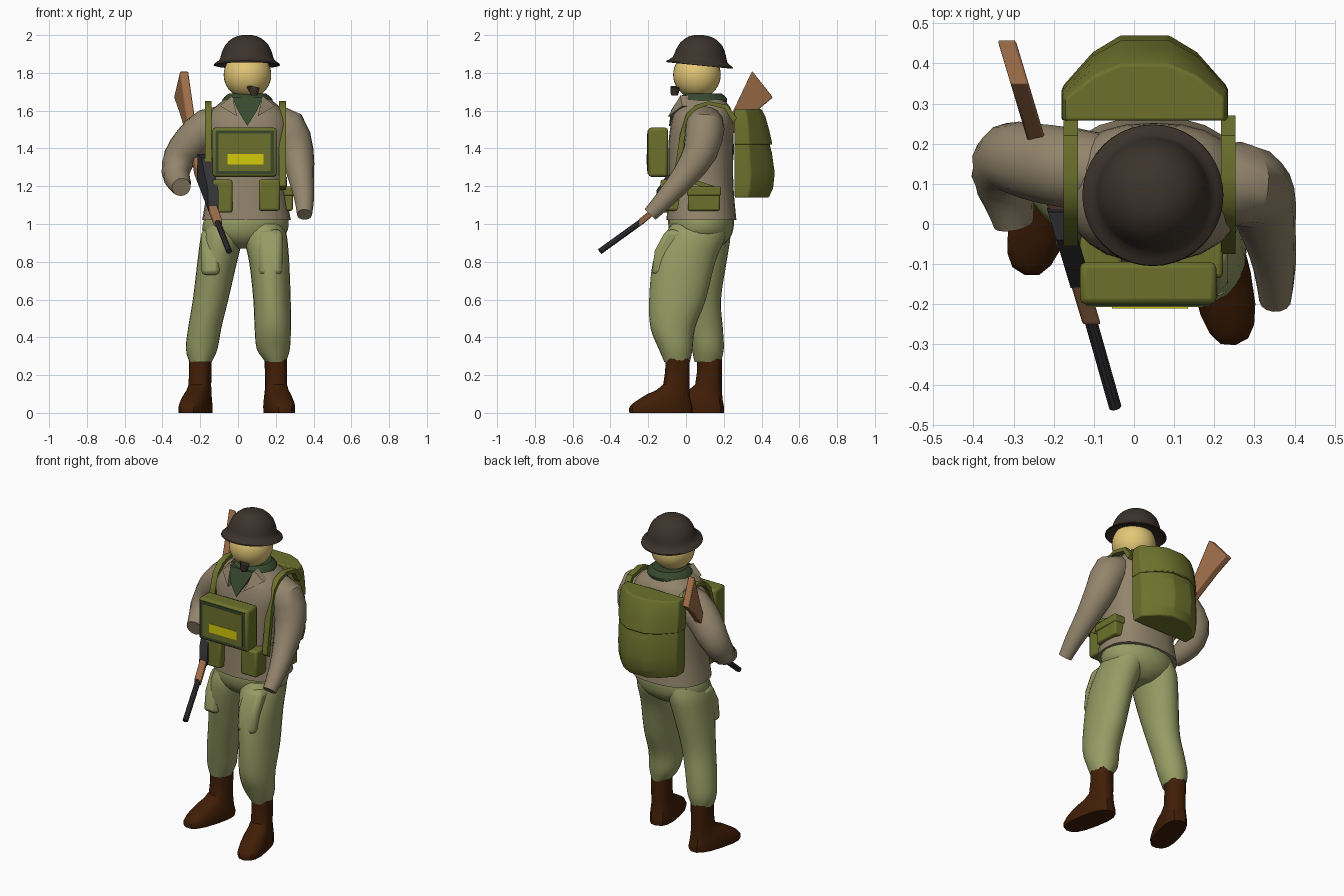
import bpy, bmesh, math
from mathutils import Vector

if "Cube" in bpy.data.objects:
    bpy.data.objects.remove(bpy.data.objects["Cube"])


def material(name, r, g, b):
    m = bpy.data.materials.new(name)
    m.diffuse_color = [(c / 255) ** 2.2 for c in (r, g, b)] + [1]
    m.use_nodes = True
    m.node_tree.nodes["Principled BSDF"].inputs["Base Color"].default_value = m.diffuse_color
    return m


TAN = material("jacket tan", 146, 132, 108)
SAGE = material("trouser green", 148, 155, 100)
OLIVE = material("canvas olive", 108, 113, 48)
BROWN = material("boot brown", 66, 35, 15)
DARK = material("helmet dark", 62, 54, 47)
SKIN = material("skin yellow", 226, 198, 118)
WOOD = material("wood", 155, 108, 74)
METAL = material("gun metal", 54, 54, 57)
PINE = material("scarf green", 58, 74, 50)
YELLOW = material("marking yellow", 212, 200, 18)


def finish(name, bm, mat, bevel=0):
    bmesh.ops.recalc_face_normals(bm, faces=bm.faces)
    me = bpy.data.meshes.new(name)
    bm.to_mesh(me)
    bm.free()
    me.materials.append(mat)
    ob = bpy.data.objects.new(name, me)
    bpy.context.collection.objects.link(ob)
    if bevel:
        mod = ob.modifiers.new("bevel", 'BEVEL')
        mod.width, mod.segments = bevel, 2
    return ob


def skin(name, rings, mat, bevel=0):
    """Join equal rings of points into a closed solid."""
    bm = bmesh.new()
    vs = [[bm.verts.new(p) for p in r] for r in rings]
    n = len(vs[0])
    for a, b in zip(vs, vs[1:]):
        for i in range(n):
            bm.faces.new((a[i], a[(i + 1) % n], b[(i + 1) % n], b[i]))
    bm.faces.new(vs[0])
    bm.faces.new(vs[-1])
    return finish(name, bm, mat, bevel)


def spline(rows, k):
    """Catmull-Rom through rows of numbers."""
    out, last = [], len(rows) - 1
    for i in range(last):
        p, a, b, q = rows[max(i - 1, 0)], rows[i], rows[i + 1], rows[min(i + 2, last)]
        for j in range(k):
            t = j / k
            out.append([B + .5 * t * (C - A + t * (2 * A - 5 * B + 4 * C - D + t * (3 * (B - C) + D - A)))
                        for A, B, C, D in zip(p, a, b, q)])
    return out + [list(rows[-1])]


def loft(name, rows, mat, k=3, seg=24, power=2.0):
    """Stack of level superellipses: x, y, z, rx, ry."""
    rings = []
    for x, y, z, rx, ry in spline(rows, k):
        ring = []
        for i in range(seg):
            c, s = math.cos(math.tau * i / seg), math.sin(math.tau * i / seg)
            ring.append((x + rx * math.copysign(abs(c) ** (2 / power), c),
                         y + ry * math.copysign(abs(s) ** (2 / power), s), z))
        rings.append(ring)
    return skin(name, rings, mat)


def tube(name, rows, mat, k=2, seg=14):
    """Round tube along a path: x, y, z, radius."""
    pts = spline(rows, k)
    rings = []
    for i, p in enumerate(pts):
        d = Vector(pts[min(i + 1, len(pts) - 1)][:3]) - Vector(pts[max(i - 1, 0)][:3])
        d.normalize()
        u = d.cross(Vector((.25, 1, .1))).normalized()
        v = d.cross(u)
        rings.append([Vector(p[:3]) + p[3] * (math.cos(math.tau * j / seg) * u + math.sin(math.tau * j / seg) * v)
                      for j in range(seg)])
    return skin(name, rings, mat)


def box(name, x0, x1, y0, y1, z0, z1, mat, bevel=0):
    return skin(name, [[(x0, y0, z), (x1, y0, z), (x1, y1, z), (x0, y1, z)] for z in (z0, z1)], mat, bevel)


def prism(name, yz, x, width, mat, shear=0.0, bevel=0):
    """Side profile given thickness in x, sheared along y."""
    return skin(name, [[(x + shear * y + s * width / 2, y, z) for y, z in yz] for s in (-1, 1)], mat, bevel)


def plate(name, pts, depth, mat):
    return skin(name, [[(x, y + d, z) for x, y, z in pts] for d in (0, depth)], mat)


# jacket body and sleeves
loft("jacket", [(.045, .082, 1.02, .235, .185), (.045, .078, 1.2, .207, .173), (.05, .078, 1.4, .21, .172),
                (.05, .085, 1.52, .225, .167), (.05, .09, 1.6, .19, .152), (.05, .09, 1.65, .135, .12),
                (.05, .09, 1.675, .11, .1)], TAN, power=2.4)
tube("left_sleeve", [(.18, .1, 1.53, .09), (.26, .1, 1.51, .105), (.31, .075, 1.38, .092), (.333, -.01, 1.25, .07),
                     (.35, -.11, 1.135, .053), (.352, -.19, 1.05, .04)], TAN)
tube("right_sleeve", [(-.06, .13, 1.53, .09), (-.16, .14, 1.51, .102), (-.25, .155, 1.43, .097),
                      (-.31, .165, 1.35, .087), (-.33, .125, 1.27, .075), (-.312, .06, 1.22, .064),
                      (-.3, .0, 1.195, .05)], TAN)

# collar, scarf and lapels
loft("scarf", [(.05, .09, 1.62, .135, .115), (.05, .09, 1.66, .132, .128), (.05, .09, 1.69, .1, .1)], PINE)
plate("scarf_front", [(.05, -.09, 1.52), (.1, -.08, 1.6), (.13, -.035, 1.67), (-.03, -.035, 1.67), (0, -.08, 1.6)],
      .04, PINE)
for s, side in ((-1, "right"), (1, "left")):
    plate(side + "_lapel", [(.05 + s * .08, -.03, 1.68), (.05 + s * .145, -.02, 1.625),
                            (.05 + s * .055, -.095, 1.57)], .05, TAN)

# head and helmet
bm = bmesh.new()
bmesh.ops.create_uvsphere(bm, u_segments=32, v_segments=20, radius=.126)
finish("head", bm, SKIN).location = (.05, .058, 1.79)
helmet = loft("helmet", [(0, 0, .012, .13, .13), (0, 0, -.006, .17, .17), (0, 0, .002, .173, .176),
                         (0, 0, .024, .145, .146), (0, 0, .06, .134, .134), (0, 0, .105, .113, .113),
                         (0, 0, .14, .074, .074), (0, 0, .153, .035, .035), (0, 0, .156, .004, .004)], DARK, 2, 40)
helmet.location = (.047, .072, 1.845)
helmet.rotation_euler.x = -.1

# smoking pipe
tube("pipe_stem", [(.05, -.04, 1.735, .009), (.07, -.06, 1.705, .011), (.085, -.07, 1.7, .014)], DARK, 1, 10)
tube("pipe_bowl", [(.085, -.06, 1.68, .018), (.085, -.06, 1.7, .024), (.09, -.058, 1.725, .026)], DARK, 1, 12)

# trousers
loft("trouser_seat", [(.045, .082, 1.06, .2, .16), (.043, .08, 1.02, .224, .175), (.035, .08, .95, .22, .165),
                      (.03, .08, .9, .15, .13), (.03, .08, .87, .06, .08)], SAGE)
loft("right_trouser_leg", [(-.07, .085, 1.0, .1, .14), (-.085, .08, .93, .112, .155), (-.11, .075, .8, .105, .14),
                           (-.145, .08, .6, .094, .105), (-.176, .1, .45, .088, .095), (-.192, .115, .34, .084, .085),
                           (-.198, .115, .27, .06, .07)], SAGE)
loft("left_trouser_leg", [(.14, .07, 1.0, .1, .145), (.145, .045, .93, .115, .165), (.165, -.01, .8, .106, .165),
                          (.18, -.045, .6, .099, .15), (.184, -.07, .45, .096, .118), (.187, -.055, .34, .088, .09),
                          (.2, -.047, .27, .055, .068)], SAGE)
for name, x, y, w in (("right_thigh_pocket", -.145, -.035, .1), ("left_thigh_pocket", .172, -.14, .125)):
    skin(name, [[(x - w / 2, y + d, z), (x + w / 2, y + d, z), (x + w / 2, y + .13, z), (x - w / 2, y + .13, z)]
                for z, d in ((.73, -.042), (.86, -.025), (.97, .035))], SAGE, .025)

# boots
for name, x, y, turn in (("right_boot", -.2, .125, -.28), ("left_boot", .2, -.045, .2)):
    boot = loft(name, [(0, -.09, 0, .072, .17), (0, -.09, .03, .074, .17), (0, -.078, .06, .072, .15),
                       (0, -.048, .1, .064, .115), (0, -.006, .15, .056, .07), (0, 0, .29, .058, .064)],
                BROWN, 2, 16, 2.6)
    boot.location = (x, y, 0)
    boot.rotation_euler.z = turn

# backpack: rounded outline, depth changes with height
OUT = [(-.205, 0), (-.205, .4), (-.13, .8), (-.06, 1), (.06, 1), (.13, .8), (.205, .4), (.205, 0)]


def pack(name, levels, grow=1):
    skin(name, [[(.027 + x * w * grow, .258 + t * d, z) for x, t in OUT] for z, d, w in levels], OLIVE, .006)


pack("backpack", [(1.14, .18, .95), (1.19, .203, .99), (1.27, .212, 1), (1.38, .196, 1), (1.5, .165, .98)])
pack("backpack_flap", [(1.42, .2, 1), (1.5, .182, 1), (1.57, .162, .99), (1.61, .14, .95)], 1.012)

# shoulder straps
PATH = [(.27, 1.56), (.22, 1.63), (.12, 1.65), (.05, 1.63), (0, 1.58), (-.03, 1.48), (-.05, 1.35), (-.075, 1.2)]
for name, x in (("right_strap", -.157), ("left_strap", .235)):
    prism(name, PATH + [(y + (.12 - y) * .15, z - .02) for y, z in reversed(PATH)], x, .036, OLIVE)

# chest box with framed front and plain yellow marking
box("chest_box", -.135, .205, -.2, -.095, 1.25, 1.51, OLIVE, .015)
box("chest_frame", -.12, .19, -.204, -.198, 1.265, 1.495, PINE)
box("chest_panel", -.103, .173, -.207, -.2, 1.28, 1.48, OLIVE)
box("chest_marking", -.055, .135, -.21, -.203, 1.315, 1.37, YELLOW)

# belt pouches
box("right_pouch", -.135, -.03, -.135, -.03, 1.06, 1.235, OLIVE, .012)
box("left_pouch", .11, .222, -.135, -.03, 1.07, 1.235, OLIVE, .012)
box("side_pouch", .22, .29, .01, .18, 1.07, 1.195, OLIVE, .01)
box("side_pouch_flap", .22, .297, .005, .185, 1.15, 1.198, OLIVE, .008)
prism("side_pouch_strap", [(.0, 1.25), (.0, 1.23), (.15, 1.17), (.15, 1.2)], .245, .03, OLIVE)

# slung rifle, muzzle down
LEAN = -.3
prism("rifle_stock", [(-.25, .985), (-.25, 1.025), (.04, 1.26), (.15, 1.42), (.255, 1.61), (.35, 1.81), (.46, 1.67),
                      (.37, 1.595), (.2, 1.43), (.1, 1.26)], -.18, .045, WOOD, LEAN, .006)
prism("rifle_receiver", [(-.16, 1.07), (-.155, 1.18), (-.04, 1.35), (.03, 1.37), (.04, 1.23)],
      -.178, .055, METAL, LEAN)
tube("rifle_barrel", [(-.15, -.1, 1.125, .015), (-.108, -.24, 1.01, .016), (-.047, -.455, .855, .016)], METAL, 1, 10)

# smooth shading with sharp edges kept
bpy.ops.object.select_all(action='SELECT')
bpy.context.view_layer.objects.active = bpy.data.objects["jacket"]
bpy.ops.object.shade_smooth_by_angle(angle=math.radians(35))
